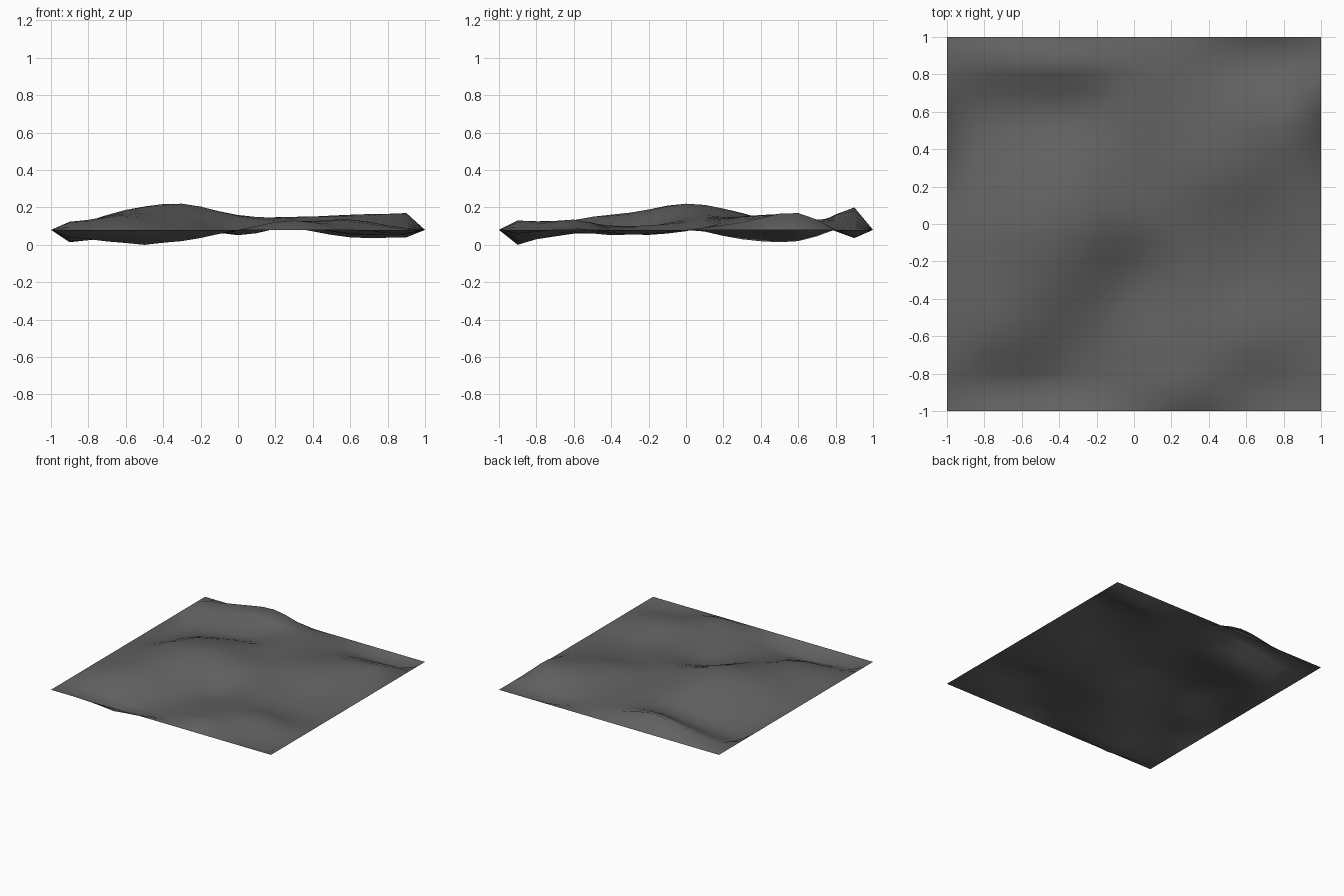
import bpy, bmesh, math

if "Cube" in bpy.data.objects:
    bpy.data.objects.remove(bpy.data.objects["Cube"])

# Coarse relief in hundredths: rows run back (y=0.9) to front (y=-0.9), columns x=-0.9..0.9
RELIEF = [
    [11, 16, 20, 13, 9, 4, 4],
    [2, 4.5, 8.5, 14, 12, 15, 17],
    [3, 12, 17, 14.5, 15, 15, 12],
    [9, 18.5, 22, 15.5, 12, 7.5, 8],
    [11, 17, 15, 5.5, 10, 6, 5.5],
    [12, 13, 6.5, 7, 11.5, 13.5, 9],
    [4, 1, 2, 8, 13, 8, 6],
]
RIM = 0.08


def spline(values, t):
    """Catmull-Rom interpolation along a row of evenly spaced values."""
    last = len(values) - 1
    i = min(int(t), last - 1)
    f = t - i
    a, b, c, d = (values[max(0, min(last, i + k))] for k in (-1, 0, 1, 2))
    return b + 0.5 * f * (c - a + f * (2*a - 5*b + 4*c - d + f * (3*(b - c) + d - a)))


def height(x, y):
    if max(abs(x), abs(y)) > 0.95:
        return RIM
    u = max(0.0, (x + 0.9) / 0.3)
    v = max(0.0, (0.9 - y) / 0.3)
    return max(0.0, spline([spline(row, u) for row in RELIEF], v) / 100)


# Rolling ground sheet with a level outer rim; the lowest hollow touches z = 0
bm = bmesh.new()
bmesh.ops.create_grid(bm, x_segments=20, y_segments=20, size=1.0)
for v in bm.verts:
    v.co.z = height(v.co.x, v.co.y)
low = min(bm.verts, key=lambda v: v.co.z)
low.co.z = 0.0
for f in bm.faces:
    f.smooth = True
mesh = bpy.data.meshes.new("terrain")
bm.to_mesh(mesh)
bm.free()
terrain = bpy.data.objects.new("terrain", mesh)
bpy.context.collection.objects.link(terrain)

# Dark grey earth
mat = bpy.data.materials.new("dark_earth")
mat.diffuse_color = (0.12, 0.12, 0.12, 1)
mat.use_nodes = True
mat.node_tree.nodes["Principled BSDF"].inputs["Base Color"].default_value = mat.diffuse_color
mesh.materials.append(mat)
